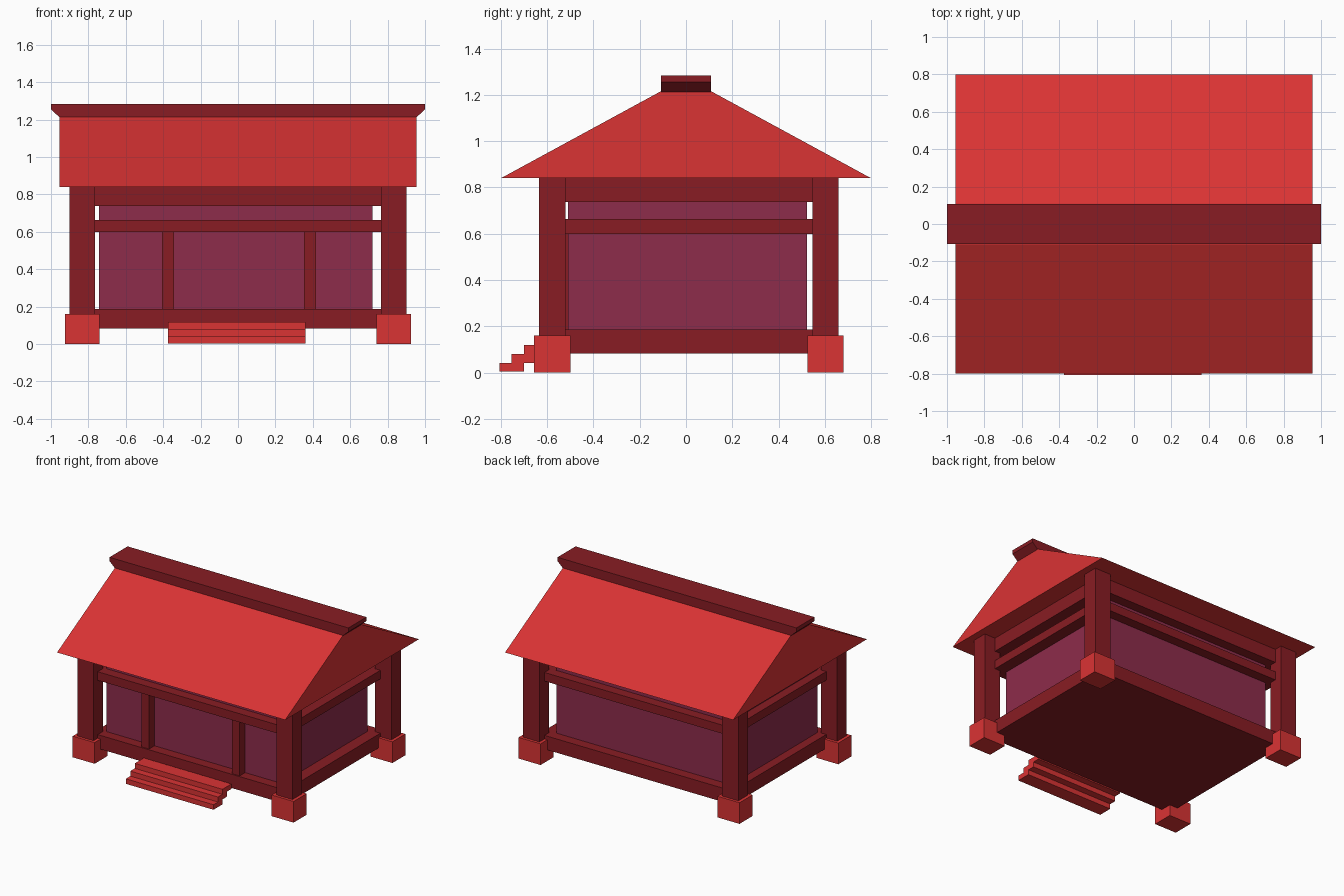
import bpy, bmesh

if "Cube" in bpy.data.objects:
    bpy.data.objects.remove(bpy.data.objects["Cube"])


def material(name, rgb):
    m = bpy.data.materials.new(name)
    m.diffuse_color = (*rgb, 1)
    m.use_nodes = True
    m.node_tree.nodes["Principled BSDF"].inputs["Base Color"].default_value = m.diffuse_color
    return m


BRIGHT = material("bright_red", (0.70, 0.033, 0.034))
DARK = material("dark_red", (0.25, 0.012, 0.017))
PURPLE = material("purple", (0.27, 0.025, 0.070))


def finish(name, bm, mat):
    bmesh.ops.recalc_face_normals(bm, faces=bm.faces[:])
    me = bpy.data.meshes.new(name)
    bm.to_mesh(me)
    bm.free()
    me.materials.append(mat)
    ob = bpy.data.objects.new(name, me)
    bpy.context.collection.objects.link(ob)
    return ob


def box(name, x, y, z, mat):
    """Box from (min, max) pairs on each axis."""
    bm = bmesh.new()
    for v in bmesh.ops.create_cube(bm, size=1)["verts"]:
        v.co = [r[0] + (c + 0.5) * (r[1] - r[0]) for c, r in zip(v.co, (x, y, z))]
    return finish(name, bm, mat)


def prism(name, profile, place, half, mat):
    """Profile extruded from -half to half; place maps (a, b, depth) to xyz."""
    bm = bmesh.new()
    ends = [[bm.verts.new(place(a, b, d)) for a, b in profile] for d in (-half, half)]
    for e in ends:
        bm.faces.new(e)
    n = len(profile)
    for i in range(n):
        j = (i + 1) % n
        bm.faces.new((ends[0][i], ends[0][j], ends[1][j], ends[1][i]))
    return finish(name, bm, mat)


# corner posts on foundation blocks
for side, sx in (("left", -1), ("right", 1)):
    for end, cy in (("front", -0.578), ("back", 0.603)):
        cx = 0.833 * sx
        box(f"{end}_{side}_post", (cx - 0.068, cx + 0.068),
            (cy - 0.057, cy + 0.057), (0.15, 0.85), DARK)
        box(f"{end}_{side}_foundation_block", (cx - 0.092, cx + 0.092),
            (cy - 0.078, cy + 0.078), (0, 0.16), BRIGHT)

# floor platform and room
OX, FY, BY = 0.81, -0.585, 0.60
box("floor_platform", (-OX, OX), (FY, BY), (0.083, 0.187), DARK)
box("room_walls", (-0.742, 0.72), (-0.51, 0.523), (0.18, 0.84), PURPLE)

# horizontal beams around the room
for level, z in (("middle", (0.598, 0.663)), ("top", (0.737, 0.845))):
    box(f"front_{level}_beam", (-0.78, 0.78), (FY, -0.51), z, DARK)
    box(f"back_{level}_beam", (-0.78, 0.78), (0.525, BY), z, DARK)
    box(f"left_{level}_beam", (-OX, -0.735), (-0.54, 0.56), z, DARK)
    box(f"right_{level}_beam", (0.72, OX), (-0.54, 0.56), z, DARK)

# front door jambs
for side, x in (("left", (-0.406, -0.342)), ("right", (0.353, 0.417))):
    box(f"{side}_door_jamb", x, (-0.575, -0.50), (0.18, 0.61), DARK)

# entrance steps
for i in range(3):
    y = -0.807 + 0.0535 * i
    box(f"entrance_step_{i + 1}", (-0.374, 0.36), (y, y + 0.107),
        (0.004 + 0.038 * i, 0.042 + 0.038 * i), BRIGHT)

# gabled roof with flat top, and flared ridge beam
prism("roof", [(-0.80, 0.84), (0.80, 0.84), (0.11, 1.215), (-0.11, 1.215)],
      lambda a, b, d: (d, a, b), 0.955, BRIGHT)
prism("ridge_beam", [(-0.955, 1.213), (0.955, 1.213), (1.0, 1.255), (1.0, 1.284),
                     (-1.0, 1.284), (-1.0, 1.255)],
      lambda a, b, d: (a, d, b), 0.108, DARK)
